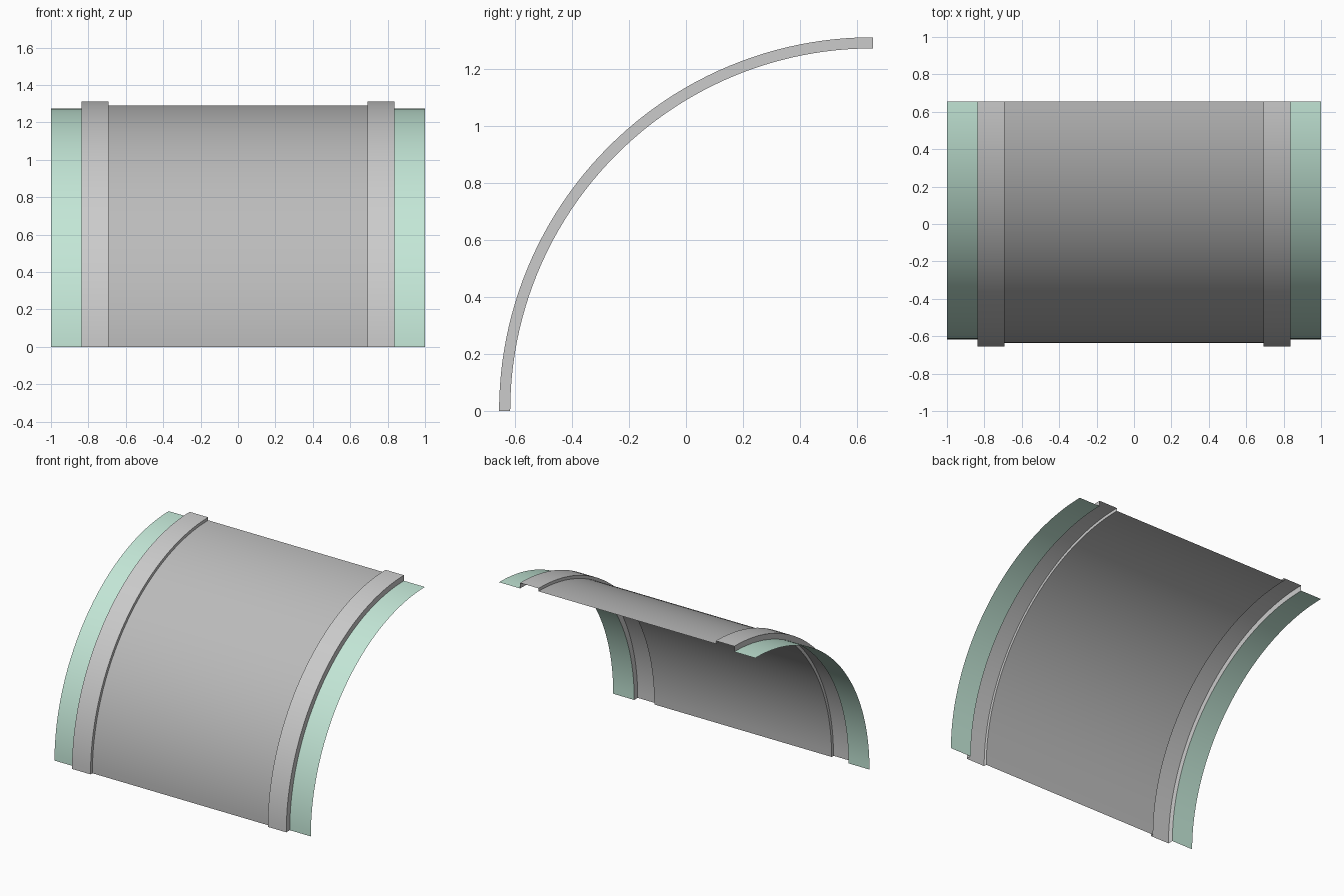
import bpy, bmesh, math

if "Cube" in bpy.data.objects:
    bpy.data.objects.remove(bpy.data.objects["Cube"])

R_OUT, R_MID, R_IN = 1.312, 1.291, 1.273   # raised band, centre panel, edge strips
CY = R_OUT / 2                             # arc centre, on the ground
SEG = 48


def material(name, rgb):
    m = bpy.data.materials.new(name)
    m.diffuse_color = (*rgb, 1)
    m.use_nodes = True
    m.node_tree.nodes["Principled BSDF"].inputs["Base Color"].default_value = m.diffuse_color
    return m


def sweep(name, profile, mat=None):
    """Sweep an open (x, radius) profile through a quarter circle."""
    bm = bmesh.new()
    rows = []
    for i in range(SEG + 1):
        a = math.pi / 2 * i / SEG
        rows.append([bm.verts.new((x, CY - r * math.cos(a), r * math.sin(a)))
                     for x, r in profile])
    for a, b in zip(rows, rows[1:]):
        for j in range(len(profile) - 1):
            bm.faces.new((a[j], a[j + 1], b[j + 1], b[j]))
    me = bpy.data.meshes.new(name)
    bm.to_mesh(me)
    bm.free()
    ob = bpy.data.objects.new(name, me)
    bpy.context.collection.objects.link(ob)
    if mat:
        me.materials.append(mat)
    bpy.ops.object.select_all(action='DESELECT')
    ob.select_set(True)
    bpy.context.view_layer.objects.active = ob
    bpy.ops.object.shade_smooth_by_angle(angle=math.radians(30))
    return ob


green = material("green", (0.55, 0.8, 0.68))
dark = material("dark_grey", (0.5, 0.5, 0.5))

# Curved centre panel
sweep("centre_panel", [(-0.692, R_MID), (0.692, R_MID)], dark)

# Raised hollow bands with side walls, and the edge strips
for side, s in (("left", -1), ("right", 1)):
    band = [(s * 0.692, R_MID), (s * 0.692, R_OUT), (s * 0.836, R_OUT), (s * 0.836, R_IN)]
    strip = [(s * 0.836, R_IN), (s * 1.0, R_IN)]
    if s < 0:
        band.reverse()
        strip.reverse()
    sweep(side + "_band", band)
    sweep(side + "_edge_strip", strip, green)
